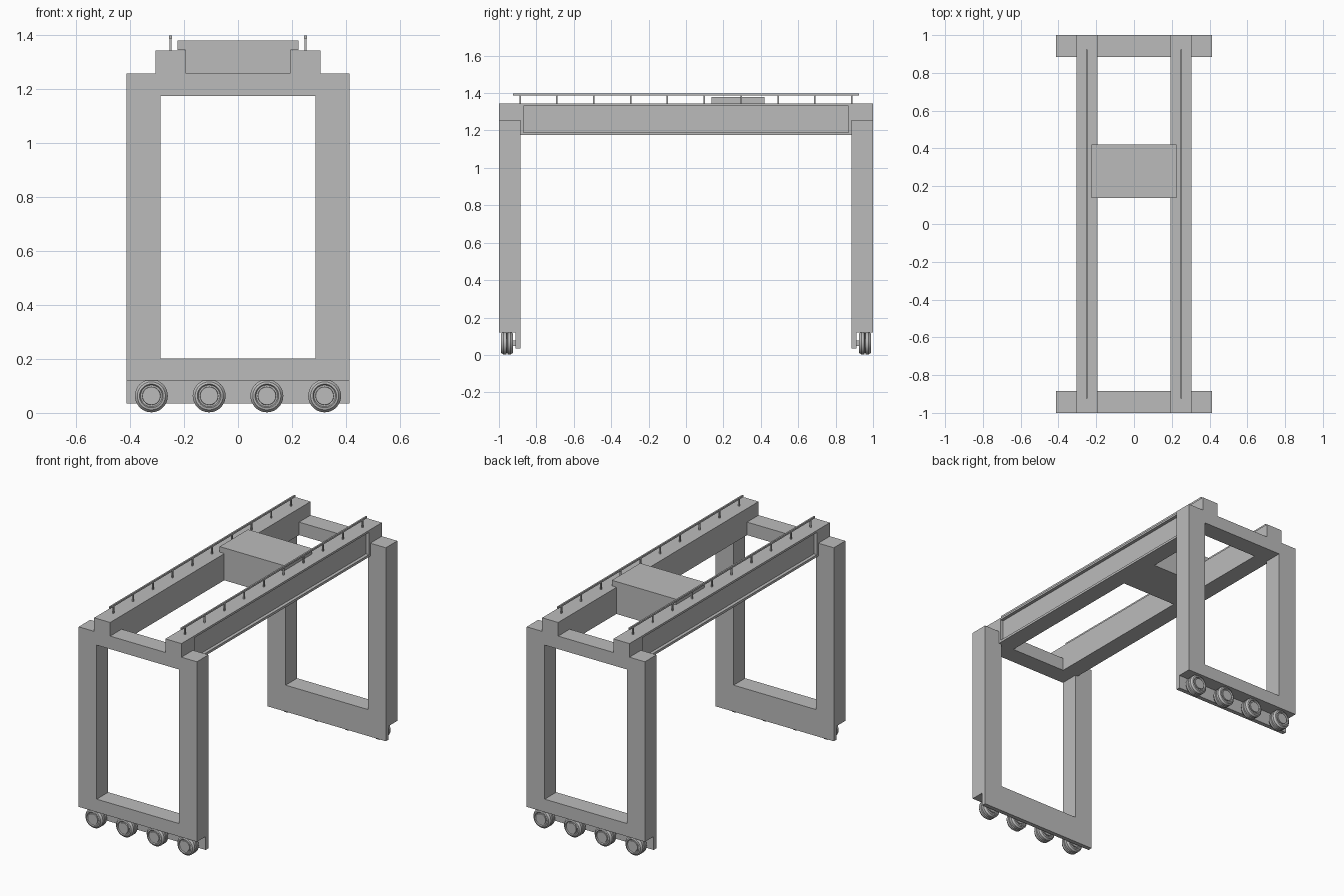
import bpy
import bmesh
import math
from mathutils import Matrix, Vector

cube = bpy.data.objects.get("Cube")
if cube:
    bpy.data.objects.remove(cube, do_unlink=True)

# Single painted steel colour
steel = bpy.data.materials.new("grey_steel")
steel.use_nodes = True
GREY = (0.5, 0.5, 0.5, 1)
steel.diffuse_color = GREY
steel.node_tree.nodes["Principled BSDF"].inputs["Base Color"].default_value = GREY


def add_box(bm, lo, hi):
    lo, hi = Vector(lo), Vector(hi)
    size = hi - lo
    mat = Matrix.Translation((lo + hi) / 2) @ Matrix.Diagonal((*size, 1))
    return bmesh.ops.create_cube(bm, size=1, matrix=mat)["verts"]


def finish(name, bm):
    bmesh.ops.recalc_face_normals(bm, faces=bm.faces)
    mesh = bpy.data.meshes.new(name)
    bm.to_mesh(mesh)
    bm.free()
    mesh.materials.append(steel)
    obj = bpy.data.objects.new(name, mesh)
    bpy.context.collection.objects.link(obj)
    return obj


def box(name, lo, hi):
    bm = bmesh.new()
    add_box(bm, lo, hi)
    return finish(name, bm)


def girder(name, side):
    """Long beam with a sunken panel on its outer face."""
    bm = bmesh.new()
    add_box(bm, (0.193, -1, 1.175), (0.305, 1, 1.343))
    bm.faces.ensure_lookup_table()
    outer = max(bm.faces, key=lambda f: f.calc_center_median().x)
    bmesh.ops.inset_individual(bm, faces=[outer], thickness=0.01)
    for v in outer.verts:
        v.co.y = math.copysign(0.87, v.co.y)
        v.co.z = 1.19 if v.co.z < 1.26 else 1.33
    bmesh.ops.inset_individual(bm, faces=[outer], thickness=0.0005)
    for v in outer.verts:
        v.co.x -= 0.02
    for v in bm.verts:
        v.co.x *= side
    return finish(name, bm)


def railing(name, x):
    bm = bmesh.new()
    add_box(bm, (x - 0.005, -0.925, 1.387), (x + 0.005, 0.925, 1.398))
    for i in range(10):
        y = -0.887 + i * 0.197
        add_box(bm, (x - 0.004, y - 0.004, 1.34), (x + 0.004, y + 0.004, 1.39))
    return finish(name, bm)


# Wheel cross-section: distance along the axle, radius
WHEEL = [(0.033, 0), (0.033, 0.033), (0.027, 0.034), (0.027, 0.04),
         (0.033, 0.044), (0.031, 0.052), (0.02, 0.061), (0.004, 0.061), (0, 0.05)]


def wheel(name, x, y):
    bm = bmesh.new()
    profile = WHEEL + [(-a, r) for a, r in reversed(WHEEL[:-1])]
    verts = [bm.verts.new((0, a, r)) for a, r in profile]
    edges = [bm.edges.new(pair) for pair in zip(verts, verts[1:])]
    bmesh.ops.spin(bm, geom=verts + edges, cent=(0, 0, 0), axis=(0, 1, 0),
                   angle=math.tau, steps=32)
    bmesh.ops.remove_doubles(bm, verts=bm.verts, dist=0.0001)
    # Axle reaching in to the mounting plate
    inward = -math.copysign(0.06, y)
    add_box(bm, (-0.015, min(0, inward), -0.015), (0.015, max(0, inward), 0.015))
    bmesh.ops.translate(bm, verts=bm.verts, vec=(x, y, 0.063))
    obj = finish(name, bm)
    bpy.ops.object.select_all(action="DESELECT")
    obj.select_set(True)
    bpy.context.view_layer.objects.active = obj
    bpy.ops.object.shade_smooth_by_angle(angle=math.radians(30))


# End frames with wheels
for end, s in (("front", -1), ("back", 1)):
    def span(a, b):
        return sorted((s * a, s * b))

    y0, y1 = span(0.885, 1)
    for side, t in (("left", 1), ("right", -1)):
        x0, x1 = sorted((t * 0.287, t * 0.413))
        box(f"{end}_{side}_leg", (x0, y0, 0.12), (x1, y1, 1.257))
    box(f"{end}_sill_beam", (-0.287, y0, 0.12), (0.287, y1, 0.202))
    box(f"{end}_top_beam", (-0.287, y0, 1.175), (0.287, y1, 1.257))
    p0, p1 = span(0.885, 0.912)
    box(f"{end}_wheel_plate", (-0.413, p0, 0.035), (0.413, p1, 0.12))
    for i in range(4):
        wheel(f"{end}_wheel_{i + 1}", -0.321 + i * 0.214, s * 0.957)

# Girders and handrails
for side, t in (("left", 1), ("right", -1)):
    girder(f"{side}_girder", t)
    railing(f"{side}_railing", t * 0.25)

# Trolley between the girders
box("trolley_body", (-0.195, 0.138, 1.175), (0.195, 0.419, 1.35))
box("trolley_deck", (-0.224, 0.137, 1.345), (0.224, 0.42, 1.38))
